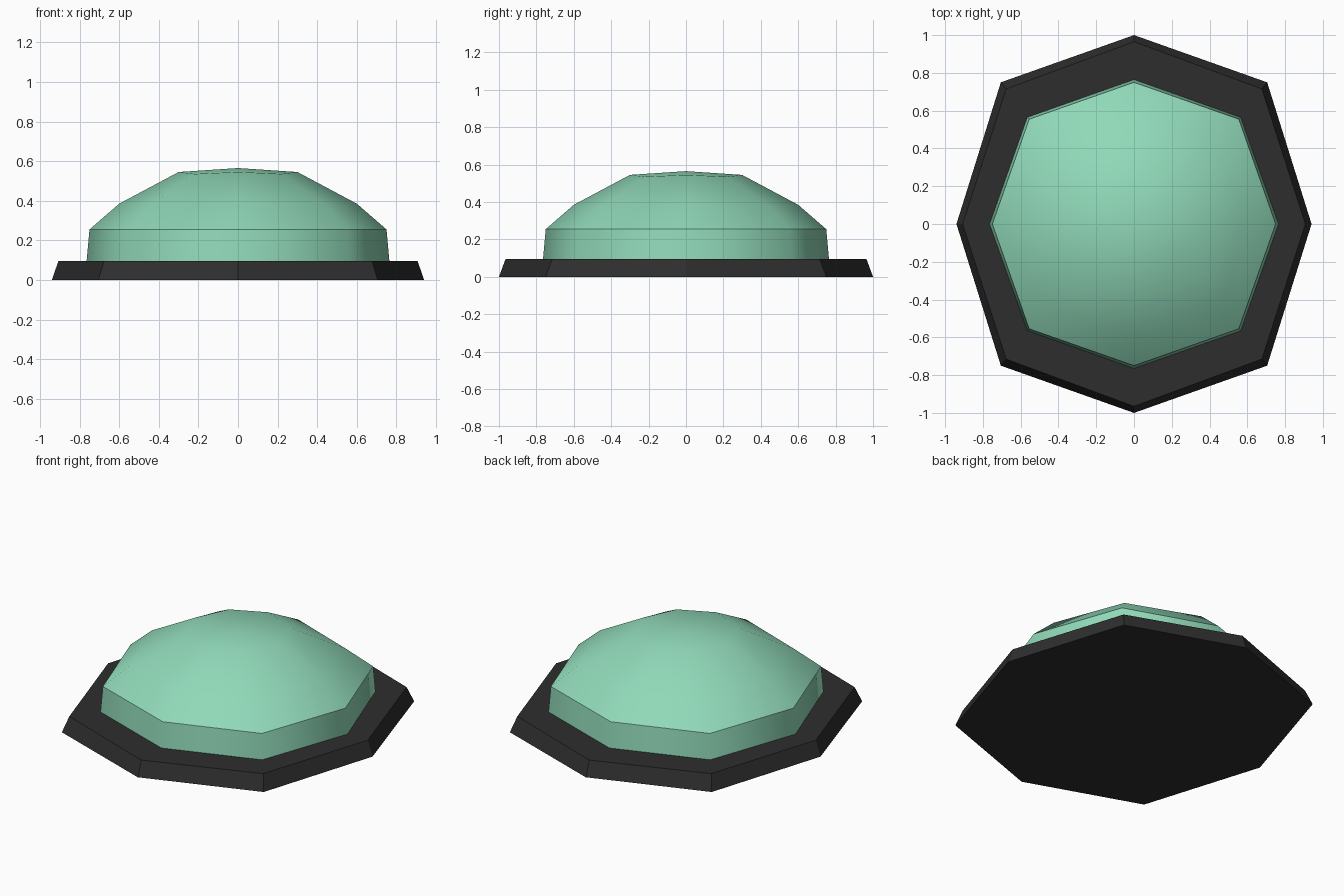
import bpy, bmesh

if "Cube" in bpy.data.objects:
    bpy.data.objects.remove(bpy.data.objects["Cube"])


def material(name, color):
    m = bpy.data.materials.new(name)
    m.diffuse_color = (*color, 1)
    m.use_nodes = True
    m.node_tree.nodes["Principled BSDF"].inputs["Base Color"].default_value = m.diffuse_color
    return m


def ring(bm, axis_x, axis_y, diag_x, diag_y, z, diag_z=None):
    """Octagon with separate axis and diagonal radii."""
    dz = z if diag_z is None else diag_z
    pts = []
    for sx, sy in ((1, 0), (1, 1), (0, 1), (-1, 1), (-1, 0), (-1, -1), (0, -1), (1, -1)):
        if sx and sy:
            pts.append((sx * diag_x, sy * diag_y, dz))
        else:
            pts.append((sx * axis_x, sy * axis_y, z))
    return [bm.verts.new(p) for p in pts]


def bridge(bm, low, high):
    n = len(low)
    return [bm.faces.new((low[i], low[(i + 1) % n], high[(i + 1) % n], high[i]))
            for i in range(n)]


def finish(bm, name, mat):
    bmesh.ops.recalc_face_normals(bm, faces=bm.faces[:])
    me = bpy.data.meshes.new(name)
    bm.to_mesh(me)
    bm.free()
    me.materials.append(mat)
    ob = bpy.data.objects.new(name, me)
    bpy.context.collection.objects.link(ob)
    return ob


dark = material("dark grey", (0.027, 0.027, 0.027))
green = material("mint green", (0.28, 0.69, 0.48))

# Flat-shaded base plate with sloping rim
bm = bmesh.new()
low = ring(bm, 0.94, 1.0, 0.705, 0.75, 0)
high = ring(bm, 0.907, 0.965, 0.677, 0.715, 0.095)
bridge(bm, low, high)
bm.faces.new(low[::-1])
bm.faces.new(high)
finish(bm, "base_plate", dark)

# Smooth dome: upright band, then shallow rings up to the apex
bm = bmesh.new()
sections = [(0.765, 0.565, 0.09, 0.09), (0.75, 0.555, 0.255, 0.255),
            (0.6, 0.445, 0.385, 0.377), (0.3, 0.22, 0.545, 0.535)]
rings = [ring(bm, r, r, d, d, z, dz) for r, d, z, dz in sections]
for a, b in zip(rings, rings[1:]):
    bridge(bm, a, b)
apex = bm.verts.new((0, 0, 0.565))
for i in range(8):
    bm.faces.new((rings[-1][i], rings[-1][(i + 1) % 8], apex))
for f in bm.faces:
    f.smooth = True
# Crisp edge where the band meets the dome
for i in range(8):
    bm.edges.get((rings[1][i], rings[1][(i + 1) % 8])).smooth = False
finish(bm, "dome", green)
